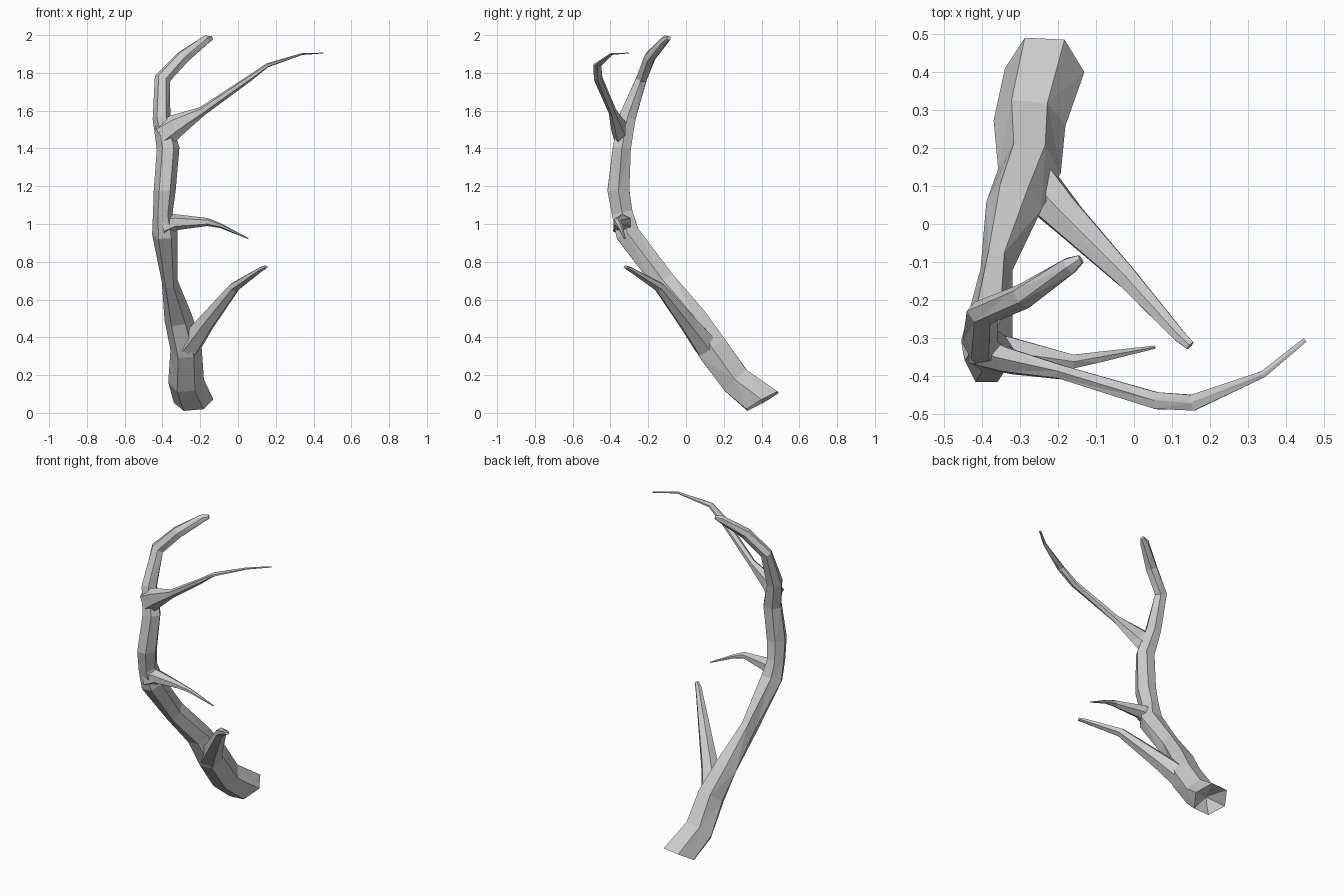
import bpy, bmesh, math
from mathutils import Vector

SIDES = 6


def tube(name, rings, ref, start_normal=None, dent=0.0):
    """Closed faceted tube; each ring is (x, y, z, radius along ref, radius across)."""
    bm = bmesh.new()
    pts = [Vector(r[:3]) for r in rings]
    loops = []
    for i, (p, r) in enumerate(zip(pts, rings)):
        before = (p - pts[i - 1]).normalized() if i else Vector()
        after = (pts[i + 1] - p).normalized() if i < len(pts) - 1 else Vector()
        t = (before + after).normalized()
        if i == 0 and start_normal:
            t = Vector(start_normal).normalized()
        u = (Vector(ref) - t * t.dot(Vector(ref))).normalized()
        v = t.cross(u)
        loop = []
        for k in range(SIDES):
            a = math.tau * k / SIDES
            loop.append(bm.verts.new(p + u * r[3] * math.cos(a) + v * r[4] * math.sin(a) / 0.866))
        loops.append(loop)
    for lo, hi in zip(loops, loops[1:]):
        for k in range(SIDES):
            n = (k + 1) % SIDES
            bm.faces.new((lo[k], lo[n], hi[n], hi[k]))
    # end caps, the first one dented inward
    centre = bm.verts.new(pts[0] + (pts[1] - pts[0]) * dent)
    for k in range(SIDES):
        bm.faces.new((loops[0][(k + 1) % SIDES], loops[0][k], centre))
    bm.faces.new(loops[-1])
    bmesh.ops.triangulate(bm, faces=bm.faces[:])
    bmesh.ops.recalc_face_normals(bm, faces=bm.faces[:])
    mesh = bpy.data.meshes.new(name)
    bm.to_mesh(mesh)
    bm.free()
    ob = bpy.data.objects.new(name, mesh)
    bpy.context.collection.objects.link(ob)
    return ob


# main beam from hollow base to upper tip
antler = tube("antler", [
    (-0.235, 0.405, 0.062, 0.105, 0.095),
    (-0.275, 0.265, 0.17, 0.095, 0.080),
    (-0.275, 0.140, 0.34, 0.083, 0.083),
    (-0.315, 0.050, 0.50, 0.075, 0.062),
    (-0.362, -0.120, 0.70, 0.042, 0.060),
    (-0.387, -0.310, 0.95, 0.068, 0.062),
    (-0.398, -0.338, 1.06, 0.052, 0.055),
    (-0.388, -0.358, 1.18, 0.058, 0.058),
    (-0.370, -0.340, 1.40, 0.060, 0.048),
    (-0.405, -0.312, 1.56, 0.047, 0.045),
    (-0.400, -0.235, 1.77, 0.043, 0.028),
    (-0.290, -0.190, 1.885, 0.038, 0.028),
    (-0.170, -0.110, 1.975, 0.026, 0.020),
    (-0.140, -0.092, 1.985, 0.013, 0.010),
], (1, 0, 0), start_normal=(-0.1, -0.5, 0.88), dent=0.45)

# brow tine, middle tine and upper tine
tines = [
    tube("brow_tine", [
        (-0.265, 0.110, 0.35, 0.070, 0.060),
        (-0.180, 0.020, 0.465, 0.052, 0.046),
        (-0.020, -0.140, 0.665, 0.028, 0.028),
        (0.120, -0.295, 0.760, 0.013, 0.016),
        (0.148, -0.320, 0.772, 0.009, 0.012),
    ], (0, 0, 1)),
    tube("middle_tine", [
        (-0.400, -0.335, 0.99, 0.060, 0.050),
        (-0.330, -0.337, 1.01, 0.043, 0.040),
        (-0.160, -0.362, 1.01, 0.021, 0.018),
        (-0.090, -0.350, 0.99, 0.012, 0.014),
        (0.055, -0.324, 0.923, 0.003, 0.004),
    ], (0, 0, 1)),
    tube("upper_tine", [
        (-0.400, -0.335, 1.47, 0.075, 0.040),
        (-0.330, -0.360, 1.52, 0.062, 0.032),
        (-0.190, -0.390, 1.597, 0.025, 0.018),
        (0.060, -0.465, 1.770, 0.016, 0.022),
        (0.155, -0.470, 1.840, 0.011, 0.021),
        (0.340, -0.395, 1.900, 0.005, 0.009),
        (0.450, -0.305, 1.905, 0.002, 0.006),
    ], (0, 0, 1)),
]

# fuse the tines into the beam
bpy.context.view_layer.objects.active = antler
for tine in tines:
    mod = antler.modifiers.new("fuse", "BOOLEAN")
    mod.operation = "UNION"
    mod.solver = "EXACT"
    mod.object = tine
    bpy.ops.object.modifier_apply(modifier=mod.name)
    bpy.data.objects.remove(tine)
